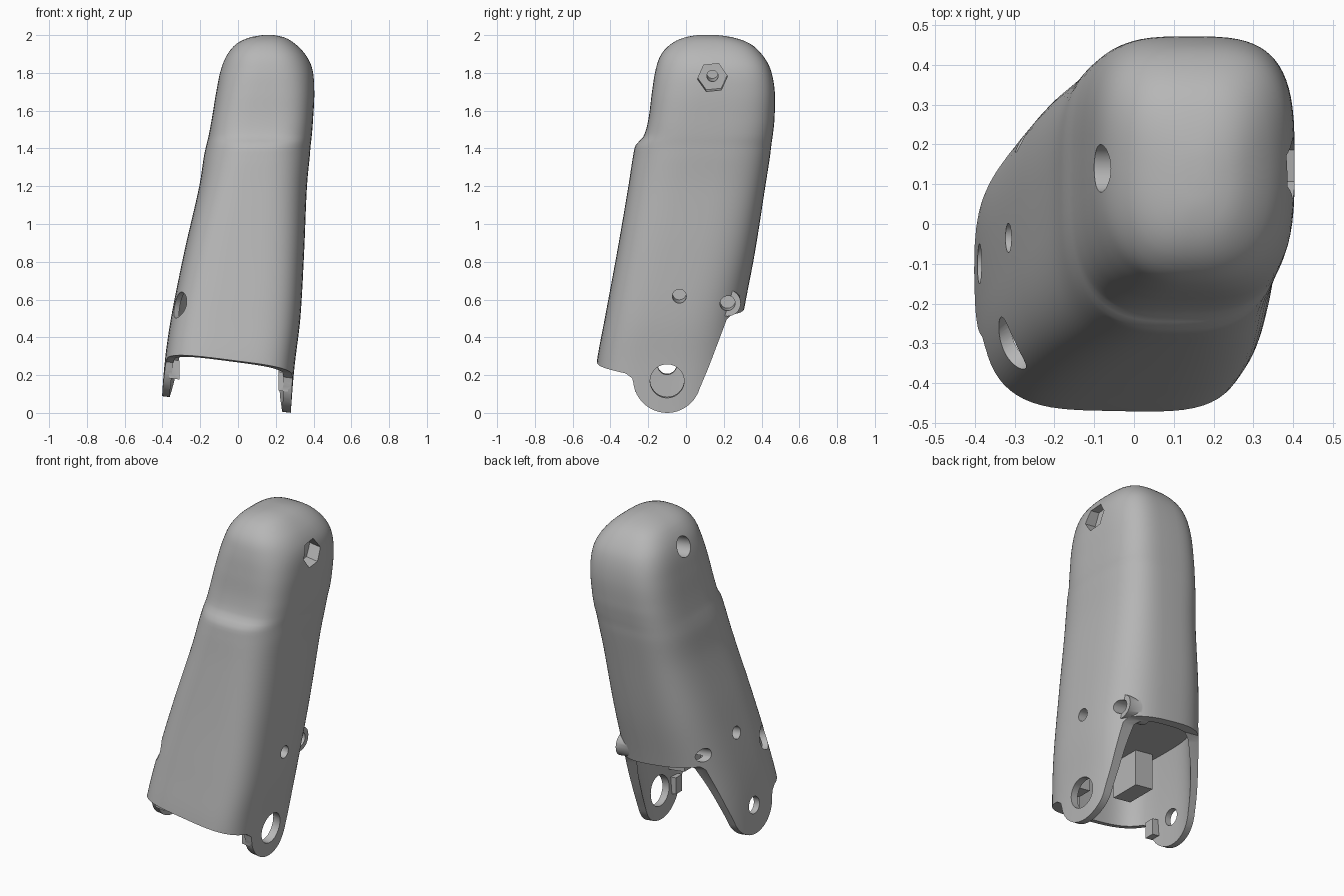
import bpy
import bmesh
from math import cos, sin, pi, radians
from mathutils import Vector

if "Cube" in bpy.data.objects:
    bpy.data.objects.remove(bpy.data.objects["Cube"], do_unlink=True)

grey = bpy.data.materials.new("matte_grey")
grey.use_nodes = True
grey.diffuse_color = (0.47, 0.47, 0.47, 1)
grey.node_tree.nodes["Principled BSDF"].inputs["Base Color"].default_value = grey.diffuse_color

TILT = -0.13      # the hinge and screw axes drop towards +x
PIVOT = 0.28

# height, left edge, right edge, front edge, back edge, squareness of front and back
SECTIONS = [
    (-.05, -.41, .275, -.50, .24, 3.8, 2.8),
    (.25, -.39, .30, -.475, .27, 3.8, 2.8),
    (.5, -.355, .33, -.43, .30, 3.7, 2.8),
    (.85, -.285, .35, -.365, .365, 3.5, 3.0),
    (1.2, -.205, .365, -.305, .42, 3.1, 3.2),
    (1.36, -.18, .38, -.28, .445, 2.8, 3.3),
    (1.42, -.167, .385, -.265, .452, 2.8, 3.4),
    (1.46, -.157, .39, -.227, .458, 3.2, 3.4),
    (1.55, -.14, .397, -.2, .468, 3.4, 3.4),
    (1.7, -.115, .404, -.18, .47, 3.1, 3.4),
    (1.82, -.09, .394, -.16, .447, 2.7, 3.3),
    (1.9, -.055, .355, -.13, .40, 2.6, 3.2),
    (1.96, .0, .295, -.07, .33, 2.5, 3.0),
    (1.99, .07, .24, .0, .24, 2.4, 2.6),
    (2.0, .13, .19, .06, .17, 2.2, 2.2),
]


def make(name, bm):
    bmesh.ops.recalc_face_normals(bm, faces=bm.faces)
    mesh = bpy.data.meshes.new(name)
    bm.to_mesh(mesh)
    bm.free()
    mesh.materials.append(grey)
    ob = bpy.data.objects.new(name, mesh)
    bpy.context.collection.objects.link(ob)
    return ob


def section_at(z):
    """Smooth interpolation through the section table."""
    i = 0
    while i < len(SECTIONS) - 2 and z > SECTIONS[i + 1][0]:
        i += 1
    a, b = SECTIONS[i], SECTIONS[i + 1]
    p, q = SECTIONS[max(i - 1, 0)], SECTIONS[min(i + 2, len(SECTIONS) - 1)]
    h = b[0] - a[0]
    t = (z - a[0]) / h
    out = []
    for k in range(1, len(a)):
        ma = (b[k] - p[k]) / (b[0] - p[0]) * h
        mb = (q[k] - a[k]) / (q[0] - a[0]) * h
        out.append((2*t**3 - 3*t**2 + 1) * a[k] + (t**3 - 2*t**2 + t) * ma
                   + (3*t**2 - 2*t**3) * b[k] + (t**3 - t**2) * mb)
    return out


def loft(name, heights, inset=0.0, shear=0.0, count=72):
    bm = bmesh.new()
    rings = []
    for z in heights:
        x0, x1, y0, y1, front, back = section_at(z)
        cx, cy = (x0 + x1) / 2, (y0 + y1) / 2
        rx, ry = (x1 - x0) / 2 - inset, (y1 - y0) / 2 - inset
        ring = []
        for j in range(count):
            c, s = cos(2 * pi * j / count), sin(2 * pi * j / count)
            e = 2 / (front if s < 0 else back)
            x = cx + rx * abs(c) ** e * (1 if c > 0 else -1)
            y = cy + ry * abs(s) ** e * (1 if s > 0 else -1)
            ring.append(bm.verts.new((x, y, z + shear * (x - PIVOT))))
        rings.append(ring)
    for a, b in zip(rings, rings[1:]):
        for j in range(count):
            k = (j + 1) % count
            bm.faces.new((a[j], a[k], b[k], b[j]))
    bm.faces.new(rings[0])
    bm.faces.new(rings[-1])
    return make(name, bm)


def prism(name, points, x0, x1):
    """Side profile extruded across the tilted hinge axis."""
    bm = bmesh.new()
    ends = [[bm.verts.new((x, y, z + TILT * (x - PIVOT))) for y, z in points] for x in (x0, x1)]
    n = len(points)
    for j in range(n):
        k = (j + 1) % n
        bm.faces.new((ends[0][j], ends[0][k], ends[1][k], ends[1][j]))
    for end in ends:
        bm.faces.new(end)
    return make(name, bm)


def disc(y, z, r, sides=32, start=0, sweep=2 * pi):
    steps = sides if sweep == 2 * pi else sides - 1
    return [(y + r * cos(start + sweep * j / steps), z + r * sin(start + sweep * j / steps))
            for j in range(sides)]


def combine(target, tool, operation):
    mod = target.modifiers.new(operation, "BOOLEAN")
    mod.operation, mod.object, mod.solver = operation, tool, "EXACT"
    bpy.context.view_layer.objects.active = target
    bpy.ops.object.modifier_apply(modifier=mod.name)
    bpy.data.objects.remove(tool, do_unlink=True)


# outer body
heights = [-.05 + .05 * i for i in range(28)] + [1.32 + .02 * i for i in range(25)]
heights += [1.82, 1.84, 1.86, 1.88, 1.9, 1.92, 1.94, 1.955, 1.97, 1.98, 1.99, 1.996, 2.0]
shell = loft("finger_shell", heights)

# lower cavity
combine(shell, loft("cavity", [-.04 + .06 * i for i in range(11)], .045, TILT), "DIFFERENCE")

# bottom outline: front skirt, rounded hinge lugs and raised back edge
outline = [(-.8, .25), (-.47, .238), (-.32, .21), (-.285, .185)]
outline += disc(-.1, .18, .18, 24, pi + .1, pi - .4)
outline += [(.12, .24), (.215, .49), (.24, .515), (.8, .525), (.8, 2.6), (-.8, 2.6)]
combine(shell, prism("outline", outline, -.8, .8), "INTERSECT")

# screw boss on the right rear corner, inner corner blocks and stop tabs: y, z ranges, x range
combine(shell, prism("screw_boss", disc(.22, .58, .07), .1, .27), "UNION")
for name, y0, y1, z0, z1, x0, x1 in (
        ("left_corner_block", -.33, -.14, .34, .6, -.25, -.13),
        ("right_corner_block", -.36, -.2, .26, .46, .15, .255),
        ("left_tab", -.27, -.21, .1, .2, -.365, -.31),
        ("right_tab", -.27, -.21, .11, .21, .215, .265)):
    combine(shell, prism(name, [(y0, z0), (y1, z0), (y1, z1), (y0, z1)], x0, x1), "UNION")

# hinge and screw holes along the tilted axis: y, z, radius, x range, sides
for y, z, r, x0, x1, sides in (
        (-.1, .17, .09, .1, .6, 40), (-.1, .17, .05, -.6, -.1, 32),
        (-.035, .625, .037, .2, .6, 24), (-.035, .625, .037, -.6, -.2, 24),
        (.22, .58, .04, .17, .6, 24), (.22, .58, .04, -.6, -.17, 24),
        (.14, 1.79, .08, .33, .6, 6), (.14, 1.79, .03, .2, .5, 24),
        (.14, 1.79, .06, -.4, .05, 32)):
    combine(shell, prism("hole", disc(y, z, r, sides, .1 if sides == 6 else 0), x0, x1),
            "DIFFERENCE")

# slanted access hole on the left front corner
bm = bmesh.new()
bmesh.ops.create_cone(bm, cap_ends=True, segments=32, radius1=.07, radius2=.07, depth=.24)
turn = Vector((-.78, -.6, .1)).to_track_quat("Z", "Y")
for v in bm.verts:
    v.co = turn @ v.co + Vector((-.305, -.3, .57))
combine(shell, make("access_hole", bm), "DIFFERENCE")

bpy.ops.object.select_all(action="DESELECT")
shell.select_set(True)
bpy.context.view_layer.objects.active = shell
bpy.ops.object.shade_smooth_by_angle(angle=radians(32))
